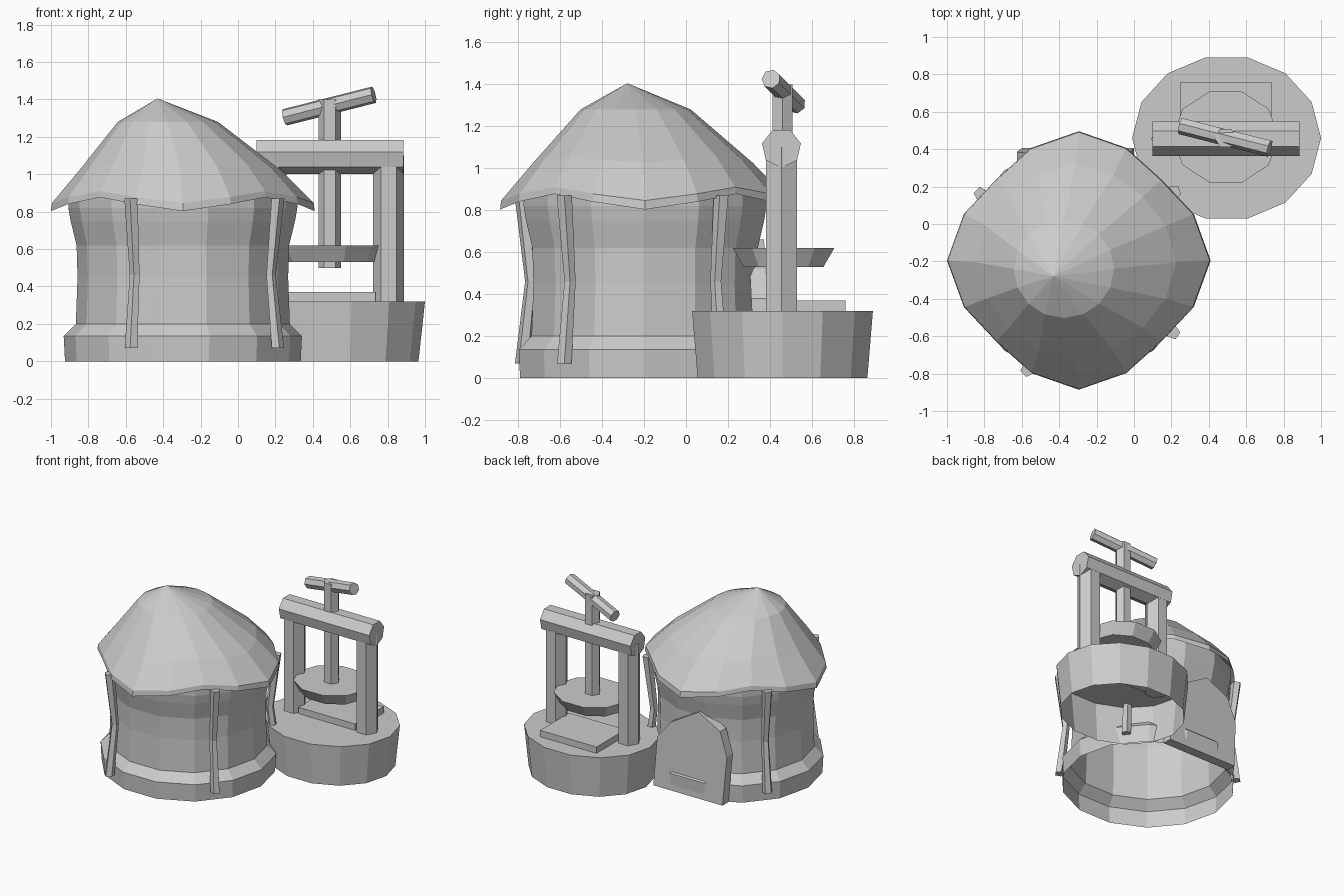
import bpy, bmesh
from math import cos, sin, pi
from mathutils import Vector

cube = bpy.data.objects.get("Cube")
if cube:
    bpy.data.objects.remove(cube, do_unlink=True)

GREY = (0.6, 0.6, 0.6, 1)
clay = bpy.data.materials.new("plain grey")
clay.use_nodes = True
clay.diffuse_color = GREY
clay.node_tree.nodes["Principled BSDF"].inputs["Base Color"].default_value = GREY


def loft(name, rings, start=True, end=True, apex=None):
    """Skin a list of equal-length point rings, with optional caps or a tip."""
    bm = bmesh.new()
    rows = [[bm.verts.new(p) for p in ring] for ring in rings]
    n = len(rows[0])
    for a, b in zip(rows, rows[1:]):
        for i in range(n):
            j = (i + 1) % n
            bm.faces.new((a[i], a[j], b[j], b[i]))
    if start:
        bm.faces.new(rows[0][::-1])
    if apex:
        tip = bm.verts.new(apex)
        for i in range(n):
            bm.faces.new((rows[-1][i], rows[-1][(i + 1) % n], tip))
    elif end:
        bm.faces.new(rows[-1])
    bmesh.ops.recalc_face_normals(bm, faces=bm.faces)
    mesh = bpy.data.meshes.new(name)
    bm.to_mesh(mesh)
    bm.free()
    mesh.materials.append(clay)
    obj = bpy.data.objects.new(name, mesh)
    bpy.context.collection.objects.link(obj)
    return obj


def ring(cx, cy, z, rx, ry, n, turn=0.0):
    return [(cx + rx * cos(2 * pi * i / n + turn),
             cy + ry * sin(2 * pi * i / n + turn), z) for i in range(n)]


def rod(name, p, q, r, n, turn=0.0):
    """Straight prism from p to q."""
    p, q = Vector(p), Vector(q)
    axis = (q - p).normalized()
    u = axis.cross(Vector((0, 0, 1))).normalized()
    v = u.cross(axis)
    off = [(u * cos(2 * pi * i / n + turn) + v * sin(2 * pi * i / n + turn)) * r
           for i in range(n)]
    return loft(name, [[p + o for o in off], [q + o for o in off]])


# Hut wall, open underneath
HX, HY = -0.295, -0.195
wall = [(0, .63), (.135, .637), (.2, .572), (.45, .563), (.62, .568),
        (.75, .6), (.82, .612), (.9, .612)]
loft("hut_wall", [ring(HX, HY, z, r, r * .97, 14) for z, r in wall], False, False)


# Roof with a wavy diamond eave and an off-centre tip
def eave(cx, cy, z, r, wave, lift, n=16):
    pts = []
    for i in range(n):
        t = 2 * pi * i / n
        c = cos(4 * t)
        s = r + wave * c
        pts.append((cx + s * cos(t), cy + s * .98 * sin(t), z - lift * c))
    return pts


loft("roof", [eave(HX, HY, .84, .665, .04, .037),
              eave(HX, HY, .878, .66, .04, .032),
              eave(-.31, -.205, 1.04, .52, .015, .015),
              eave(-.375, -.24, 1.28, .268, 0, 0)],
     start=False, apex=(-.43, -.28, 1.405))

# Bent poles leaning on the wall
for i, (x, y) in enumerate([(.21, -.58), (.215, .17), (-.57, -.78), (-.82, .16)]):
    d = Vector((x - HX, y - HY)).normalized()
    rings = []
    for z, inset, r in [(.07, 0, .036), (.46, .045, .028), (.87, 0, .038)]:
        rings.append(ring(x - d.x * inset, y - d.y * inset, z, r, r, 5, i))
    loft("wall_pole_%d" % (i + 1), rings)

# Pointed door at the back
door = [(-.6, 0), (-.625, .38), (-.56, .56), (-.37, .66), (-.13, .52),
        (-.02, .38), (0, 0)]
loft("door", [[(x, y - .05 * z, z) for x, z in door] for y in (.33, .405)])

# Press tub, open underneath
PX, PY = .495, .46
loft("press_tub", [ring(PX, PY, 0, .47, .415, 14),
                   ring(PX, PY, .32, .505, .442, 14)], start=False)

# Plate lying on the tub
corners = [(.245, .4), (.735, .4), (.735, .76), (.245, .76)]
loft("tub_plate", [[(x, y, z) for x, y in corners] for z in (.3, .37)])

# Upright posts, one each side
for side, label in ((-1, "right"), (1, "left")):
    x = .49 + side * .315
    loft(label + "_post", [ring(x, .455, z, .083, .085, 6) for z in (.3, 1.1)])

# Cross beam
rod("cross_beam", (.1, .455, 1.097), (.885, .455, 1.097), .095, 7, pi / 2 + pi / 7)

# Screw, pressing disc and handle
loft("press_screw", [ring(.49, .46, z, .06, .055, 6) for z in (.5, 1.4)])
loft("press_disc", [ring(.49, .465, .53, .245, .2, 10),
                    ring(.49, .465, .62, .285, .255, 10)])
rod("press_handle", (.25, .525, 1.305), (.725, .405, 1.425), .046, 7)
